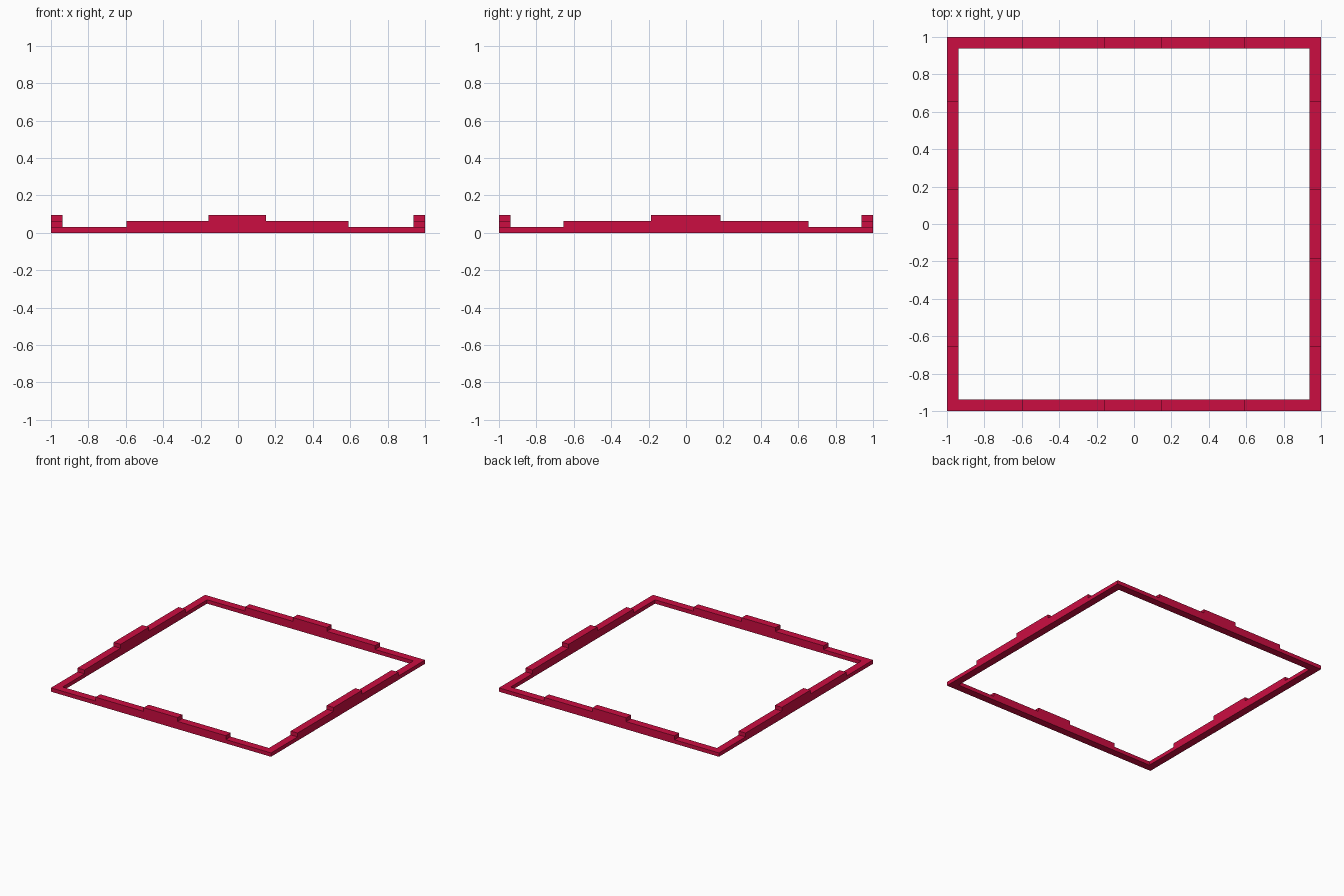
import bpy, bmesh

if "Cube" in bpy.data.objects:
    bpy.data.objects.remove(bpy.data.objects["Cube"])

H = 0.0315     # height of one step
W = 0.0625     # rail width

crimson = bpy.data.materials.new("crimson")
crimson.diffuse_color = (0.60, 0.004, 0.053, 1)
crimson.use_nodes = True
crimson.node_tree.nodes["Principled BSDF"].inputs["Base Color"].default_value = crimson.diffuse_color


def rail(bm, a0, a1, b0, b1, place):
    """Stepped rail with mitred open ends; place(u, v, z) maps along/inward/up."""
    prof = [(-1, 0), (1, 0), (1, H), (a1, H), (a1, 2 * H), (b1, 2 * H), (b1, 3 * H),
            (b0, 3 * H), (b0, 2 * H), (a0, 2 * H), (a0, H), (-1, H)]
    inset = lambda u: max(-1 + W, min(1 - W, u))
    outer = [bm.verts.new(place(u, 1, z)) for u, z in prof]
    inner = [bm.verts.new(place(inset(u), 1 - W, z)) for u, z in prof]
    bm.faces.new(outer)
    bm.faces.new(inner[::-1])
    n = len(prof)
    for i in range(n):
        j = (i + 1) % n
        # the mitred ends stay open so neighbouring rails weld together
        if abs(prof[i][0]) == 1 and prof[i][0] == prof[j][0]:
            continue
        bm.faces.new((outer[j], outer[i], inner[i], inner[j]))


bm = bmesh.new()
for s in (-1, 1):
    # front and back rails
    rail(bm, -0.595, 0.59, -0.157, 0.151, lambda u, v, z: (u, s * v, z))
    # left and right rails
    rail(bm, -0.655, 0.655, -0.187, 0.184, lambda u, v, z: (s * v, u, z))
bmesh.ops.remove_doubles(bm, verts=bm.verts, dist=0.0005)
bmesh.ops.recalc_face_normals(bm, faces=bm.faces)

me = bpy.data.meshes.new("stepped_frame")
bm.to_mesh(me)
bm.free()
me.materials.append(crimson)
ob = bpy.data.objects.new("stepped_frame", me)
bpy.context.collection.objects.link(ob)
